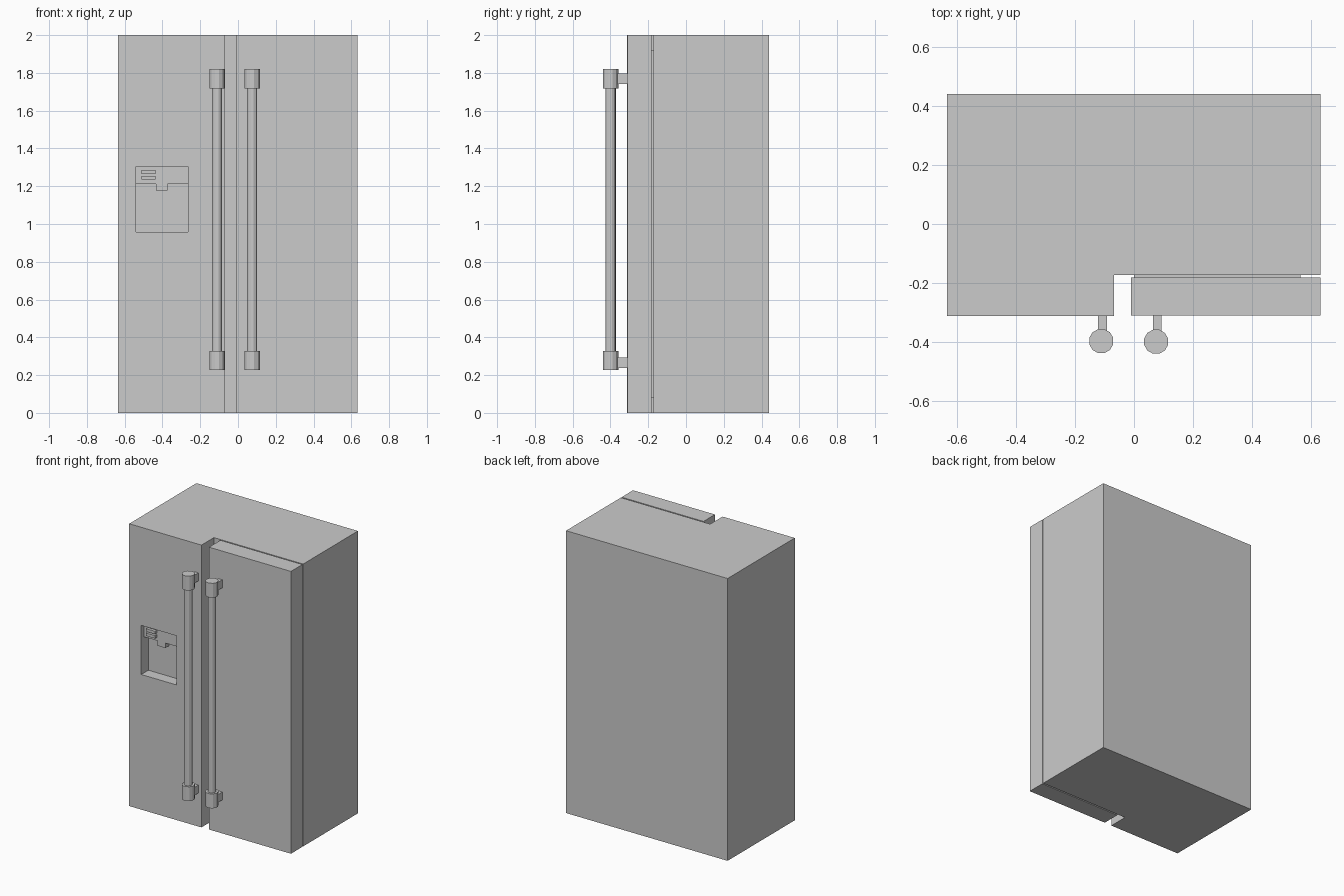
import bpy, bmesh, math

if "Cube" in bpy.data.objects:
    bpy.data.objects.remove(bpy.data.objects["Cube"])


def make_object(name, bm):
    bmesh.ops.recalc_face_normals(bm, faces=bm.faces)
    mesh = bpy.data.meshes.new(name)
    bm.to_mesh(mesh)
    bm.free()
    ob = bpy.data.objects.new(name, mesh)
    bpy.context.collection.objects.link(ob)
    return ob


def prism(name, outline, z0, z1):
    bm = bmesh.new()
    face = bm.faces.new([bm.verts.new((x, y, z0)) for x, y in outline])
    top = bmesh.ops.extrude_face_region(bm, geom=[face])["geom"]
    bmesh.ops.translate(bm, vec=(0, 0, z1 - z0),
                        verts=[v for v in top if isinstance(v, bmesh.types.BMVert)])
    return make_object(name, bm)


def box(name, x0, x1, y0, y1, z0, z1):
    return prism(name, [(x0, y0), (x1, y0), (x1, y1), (x0, y1)], z0, z1)


def rod(name, x, y, r, z0, z1, sides=12):
    ring = [(x + r * math.cos(math.tau * (i + 0.5) / sides),
             y + r * math.sin(math.tau * (i + 0.5) / sides)) for i in range(sides)]
    return prism(name, ring, z0, z1)


# Cabinet with the left door fused in, stepped back behind the right door
FRONT = -0.312
cabinet = prism("cabinet", [(-0.634, FRONT), (-0.068, FRONT), (-0.068, -0.173),
                            (0.632, -0.173), (0.632, 0.44), (-0.634, 0.44)], 0, 2)

# Dispenser recess cut into the left door
cutter = box("recess_cutter", -0.54, -0.265, FRONT - 0.1, FRONT + 0.08, 0.957, 1.305)
cutter.hide_render = True
cutter.hide_set(True)
cut = cabinet.modifiers.new("recess", 'BOOLEAN')
cut.operation = 'DIFFERENCE'
cut.solver = 'EXACT'
cut.object = cutter

# Dispenser control panel, buttons and spout
box("dispenser_panel", -0.54, -0.265, FRONT + 0.03, FRONT + 0.082, 1.213, 1.305)
for i, z in enumerate((1.235, 1.266)):
    box(f"dispenser_button_{i + 1}", -0.51, -0.438, FRONT + 0.01, FRONT + 0.035, z, z + 0.02)
box("dispenser_spout", -0.435, -0.372, FRONT + 0.03, FRONT + 0.07, 1.178, 1.213)

# Right door with a seal filling the gap behind it
box("right_door", -0.01, 0.632, -0.31, -0.182, 0, 2)
box("door_seal", 0.0, 0.565, -0.183, -0.172, 0.08, 1.92)

# Handles: long bar, thicker end caps and mounting brackets
for side, x, y in (("left", -0.111, -0.397), ("right", 0.075, -0.399)):
    rod(f"{side}_handle_bar", x, y, 0.027, 0.325, 1.725)
    for end, z0, b0 in (("lower", 0.226, 0.237), ("upper", 1.718, 1.74)):
        rod(f"{side}_{end}_handle_cap", x, y, 0.042, z0, z0 + 0.102)
        box(f"{side}_{end}_handle_bracket", x - 0.011, x + 0.019,
            y + 0.02, -0.308, b0, b0 + 0.057)
